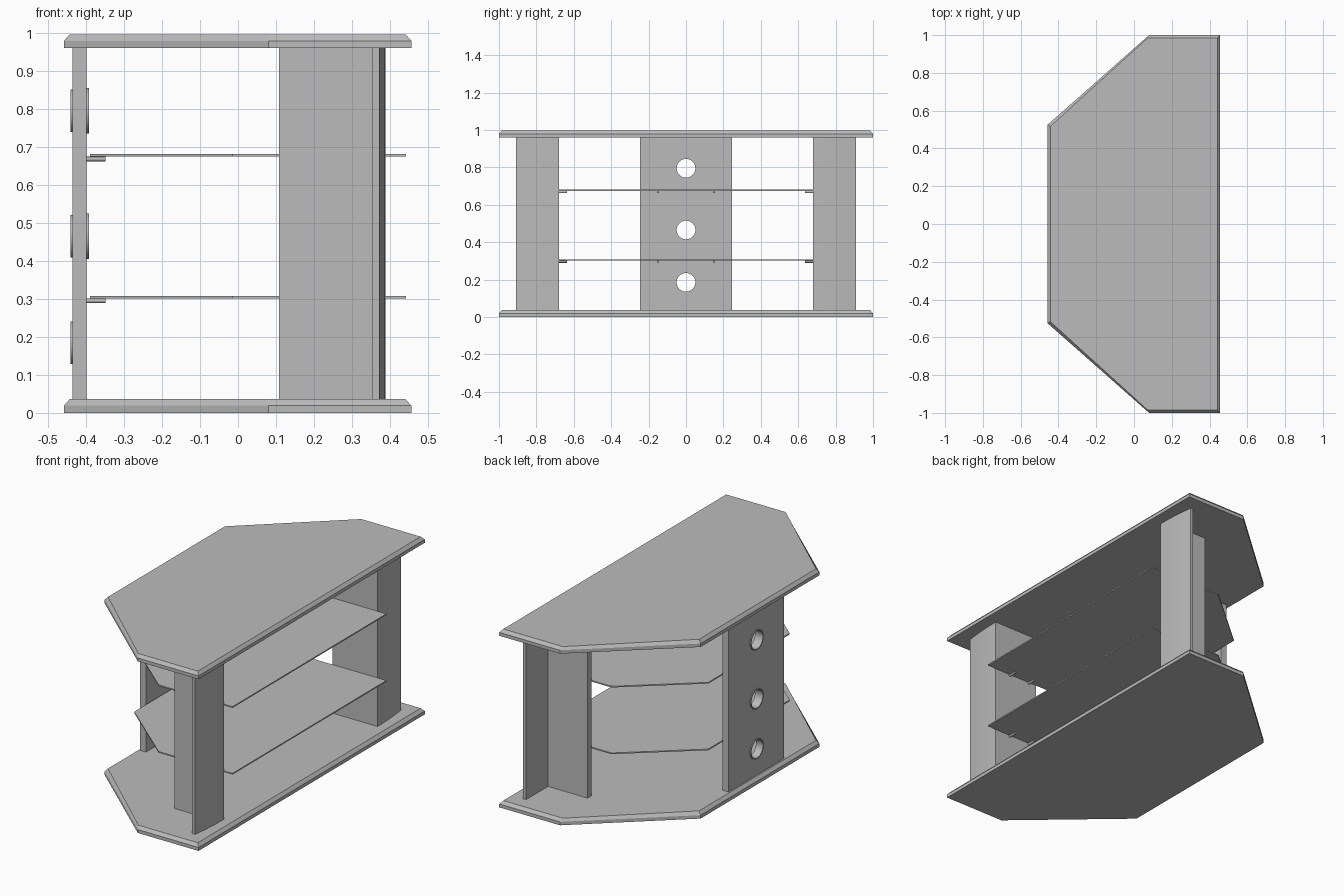
import bpy, bmesh, math
from mathutils import Matrix

if "Cube" in bpy.data.objects:
    bpy.data.objects.remove(bpy.data.objects["Cube"])

grey = bpy.data.materials.new("grey")
grey.diffuse_color = (0.5, 0.5, 0.5, 1)
grey.use_nodes = True
grey.node_tree.nodes["Principled BSDF"].inputs["Base Color"].default_value = grey.diffuse_color


def finish(name, bm, smooth=False):
    bmesh.ops.recalc_face_normals(bm, faces=bm.faces)
    me = bpy.data.meshes.new(name)
    bm.to_mesh(me)
    bm.free()
    ob = bpy.data.objects.new(name, me)
    bpy.context.collection.objects.link(ob)
    me.materials.append(grey)
    if smooth:
        bpy.ops.object.select_all(action='DESELECT')
        bpy.context.view_layer.objects.active = ob
        ob.select_set(True)
        bpy.ops.object.shade_smooth_by_angle(angle=math.radians(30))
    return ob


def prism(name, layers, smooth=False):
    """Skin a stack of (outline, z) layers and cap both ends."""
    bm = bmesh.new()
    rings = [[bm.verts.new((x, y, z)) for x, y in pts] for pts, z in layers]
    for a, b in zip(rings, rings[1:]):
        for i in range(len(a)):
            j = (i + 1) % len(a)
            bm.faces.new((a[i], a[j], b[j], b[i]))
    bm.faces.new(rings[0][::-1])
    bm.faces.new(rings[-1])
    return finish(name, bm, smooth)


def tapered(back, mid, front, y_back, y_side):
    """Six-sided outline with cut back corners."""
    half = [(back, y_back), (mid, y_side), (front, y_side)]
    return half + [(x, -y) for x, y in reversed(half)]


def rod(bm, axis, centre, r, length, seg=16):
    rot = Matrix.Rotation(math.pi / 2, 4, 'Y' if axis == 'x' else 'X')
    bmesh.ops.create_cone(bm, cap_ends=True, segments=seg, radius1=r, radius2=r,
                          depth=length, matrix=Matrix.Translation(centre) @ rot)


# Top and base boards with a chamfered upper edge
full = tapered(-0.458, 0.08, 0.456, 0.525, 1.0)
inset = tapered(-0.443, 0.073, 0.441, 0.517, 0.985)
for name, z in (("base_board", 0.0), ("top_board", 0.96)):
    prism(name, [(full, z), (full, z + 0.019), (inset, z + 0.036)])

# Back panel with three cable holes
HOLES = (0.795, 0.465, 0.185)
rect = [(-0.435, -0.245), (-0.398, -0.245), (-0.398, 0.245), (-0.435, 0.245)]
panel = prism("back_panel", [(rect, 0.036), (rect, 0.96)])
bm = bmesh.new()
for z in HOLES:
    rod(bm, 'x', (-0.417, 0, z), 0.05, 0.2, 40)
cutter = finish("hole_cutter", bm)
cutter.hide_render = True
mod = panel.modifiers.new("holes", 'BOOLEAN')
mod.object = cutter
mod.solver = 'EXACT'
bpy.context.view_layer.objects.active = panel
bpy.ops.object.modifier_apply(modifier=mod.name)
bpy.data.objects.remove(cutter)


def grommet(name, z, x0, x1, r_out, r_in=0.05, n=40):
    bm = bmesh.new()
    rows = []
    for i in range(n):
        a = math.tau * i / n
        rows.append([bm.verts.new((x, r * math.cos(a), z + r * math.sin(a)))
                     for x, r in ((x0, r_in), (x0, r_out), (x1, r_out), (x1, r_in))])
    for i in range(n):
        a, b = rows[i], rows[(i + 1) % n]
        for k in range(4):
            m = (k + 1) % 4
            bm.faces.new((a[k], a[m], b[m], b[k]))
    finish(name, bm, True)


# Grommet lips around the holes; the lowest hole has none in front
for z in HOLES:
    grommet("back_grommet", z, -0.441, -0.435, 0.056)
for z in HOLES[:2]:
    grommet("front_grommet", z, -0.398, -0.392, 0.06)

# Side pillars: a side panel and a front plate with a bowed face
for s in (1, -1):
    side = [(0.108, 0.68 * s), (0.353, 0.68 * s), (0.353, 0.716 * s), (0.108, 0.716 * s)]
    prism("side_panel", [(side, 0.036), (side, 0.96)])
    bow = [(0.388 - 0.016 * (i / 10) ** 2, (0.68 + 0.023 * i) * s) for i in range(11)]
    plate = bow + [(0.353, 0.91 * s), (0.353, 0.68 * s)]
    prism("front_plate", [(plate, 0.036), (plate, 0.96)], True)

# Thin shelves resting on short pins
shelf = tapered(-0.39, -0.015, 0.442, 0.36, 0.68)
for z in (0.301, 0.674):
    prism("shelf", [(shelf, z), (shelf, z + 0.007)])
    bm = bmesh.new()
    for s in (1, -1):
        rod(bm, 'x', (-0.374, 0.15 * s, z - 0.006), 0.006, 0.05)
        for x in (0.16, 0.29):
            rod(bm, 'y', (x, 0.658 * s, z - 0.006), 0.006, 0.046)
    finish("shelf_pins", bm, True)
